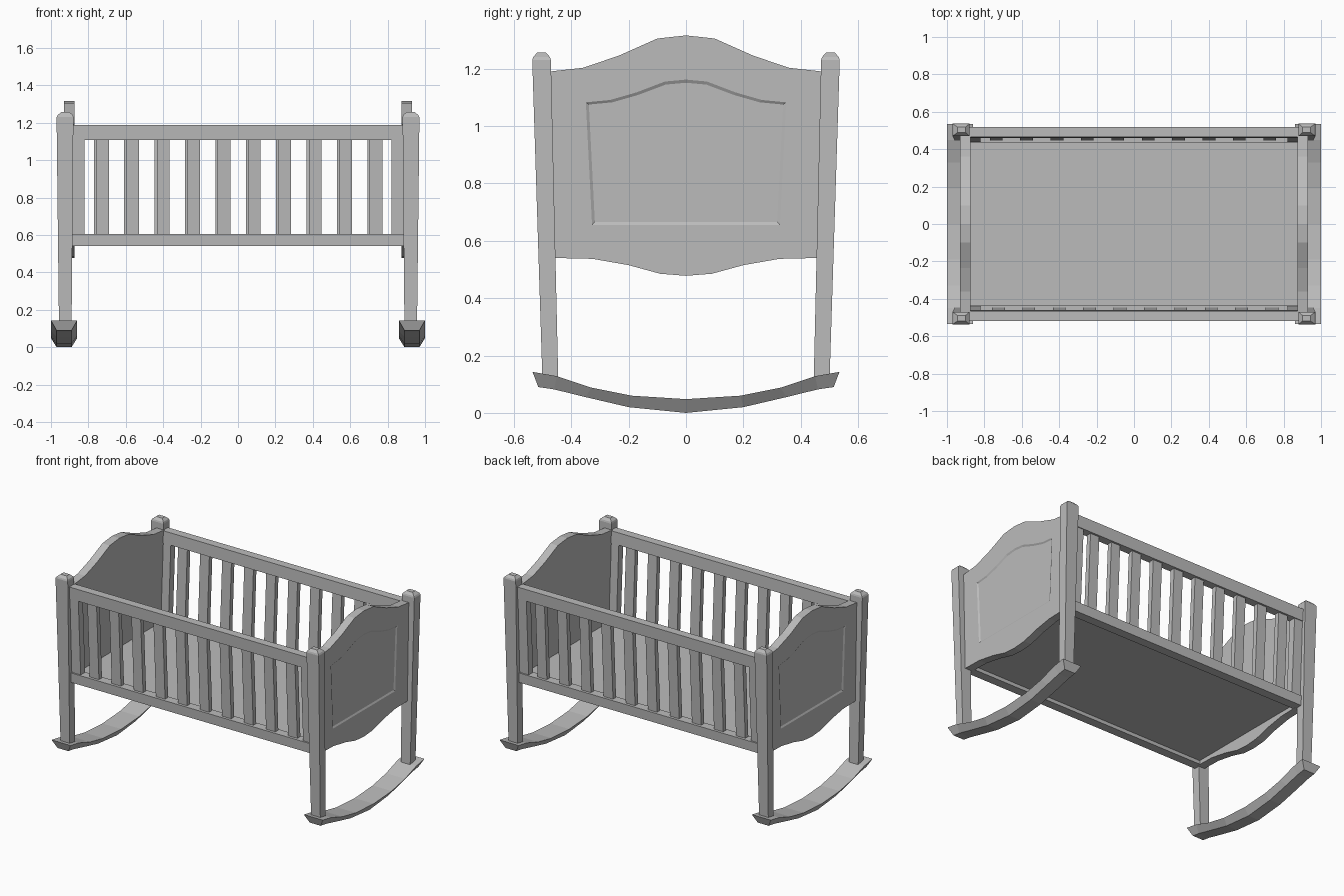
import bpy
import bmesh

cube = bpy.data.objects.get("Cube")
if cube:
    bpy.data.objects.remove(cube, do_unlink=True)

GREY = (0.5, 0.5, 0.5, 1)
paint = bpy.data.materials.new("plain grey")
paint.use_nodes = True
paint.diffuse_color = GREY
paint.node_tree.nodes["Principled BSDF"].inputs["Base Color"].default_value = GREY


def loft(name, rings, sx=1, sy=1):
    """Closed solid through rings that share a point count; sx, sy mirror it."""
    bm = bmesh.new()
    loops = [[bm.verts.new((x * sx, y * sy, z)) for x, y, z in r] for r in rings]
    n = len(loops[0])
    for a, b in zip(loops, loops[1:]):
        for i in range(n):
            j = (i + 1) % n
            bm.faces.new((a[i], a[j], b[j], b[i]))
    bm.faces.new(loops[0])
    bm.faces.new(loops[-1])
    bmesh.ops.recalc_face_normals(bm, faces=bm.faces)
    mesh = bpy.data.meshes.new(name)
    bm.to_mesh(mesh)
    bm.free()
    mesh.materials.append(paint)
    obj = bpy.data.objects.new(name, mesh)
    bpy.context.collection.objects.link(obj)
    return obj


def rect(x0, x1, y0, y1, z):
    return [(x0, y0, z), (x1, y0, z), (x1, y1, z), (x0, y1, z)]


def mirrored(half):
    """Full profile from a half listed from the edge to the centre."""
    return [(-y, z) for y, z in half] + [(y, z) for y, z in half[-2::-1]]


# Profiles along y
rocker_top = mirrored([(.535, .143), (.45, .128), (.33, .088), (.19, .06), (0, .048)])
rocker_low = mirrored([(.515, .09), (.46, .082), (.35, .055), (.2, .02), (0, 0)])
crest = mirrored([(.475, 1.19), (.36, 1.203), (.235, 1.245), (.1, 1.305), (0, 1.316)])
apron = mirrored([(.455, .54), (.325, .537), (.2, .515), (.09, .485), (0, .478)])


def panel_ring(x, inset=None):
    """Outline of the end board, or of its recessed field."""
    if inset is None:
        pts = crest + apron[::-1]
    else:
        top = [(y * .735, 1.162 - (1.316 - z) * .63) for y, z in crest]
        low = [(y * .72, .655) for y, z in apron]
        pts = top + low[::-1]
        pts = [(y * (1 - inset * 2.5), .9 + (z - .9) * (1 - inset * 3.5)) for y, z in pts]
    return [(x, y, z) for y, z in pts]


for sx, end in ((1, "left"), (-1, "right")):
    # Rocker: wide top, narrow underside
    loft("rocker_" + end,
         [[(.86, t[0], t[1]), (1.0, t[0], t[1]), (.97, b[0], b[1]), (.89, b[0], b[1])]
          for t, b in zip(rocker_top, rocker_low)], sx)

    # End board with a shallow field on the outside
    loft("end_board_" + end,
         [panel_ring(.875), panel_ring(.93), panel_ring(.93, 0), panel_ring(.924, .012)], sx)

    # Leaning posts with domed caps
    for sy, side in ((-1, "front"), (1, "back")):
        loft(f"post_{side}_{end}",
             [rect(.89, .957, .445, .5, .1),
              rect(.88, .97, .471, .536, 1.23),
              rect(.883, .965, .474, .533, 1.24),
              rect(.9, .945, .488, .519, 1.256)], sx, sy)


def inner(z):
    """Inside surface of the leaning side at height z."""
    return .435 + (z - .6) * .05


def side_bar(name, x0, x1, z0, z1, depth0, depth1, sy):
    loft(name, [rect(x0, x1, inner(z) + depth0, inner(z) + depth1, z)
                for z in (z0, z1)], 1, sy)


# Slatted sides
for sy, side in ((-1, "front"), (1, "back")):
    side_bar("top_rail_" + side, -.89, .89, 1.108, 1.188, 0, .055, sy)
    side_bar("bottom_rail_" + side, -.89, .89, .54, .605, 0, .06, sy)
    for sx, end in ((-1, "right"), (1, "left")):
        x0, x1 = sorted((.89 * sx, .82 * sx))
        side_bar(f"stile_{side}_{end}", x0, x1, .6, 1.11, .003, .05, sy)
    for i in range(10):
        x = -.731 + .1625 * i - .006 * sy
        side_bar(f"slat_{side}_{i + 1}", x - .034, x + .034, .6, 1.11, .01, .042, sy)

# Floor board
loft("floor_board", [rect(-.88, .88, -.44, .44, z) for z in (.565, .59)])
